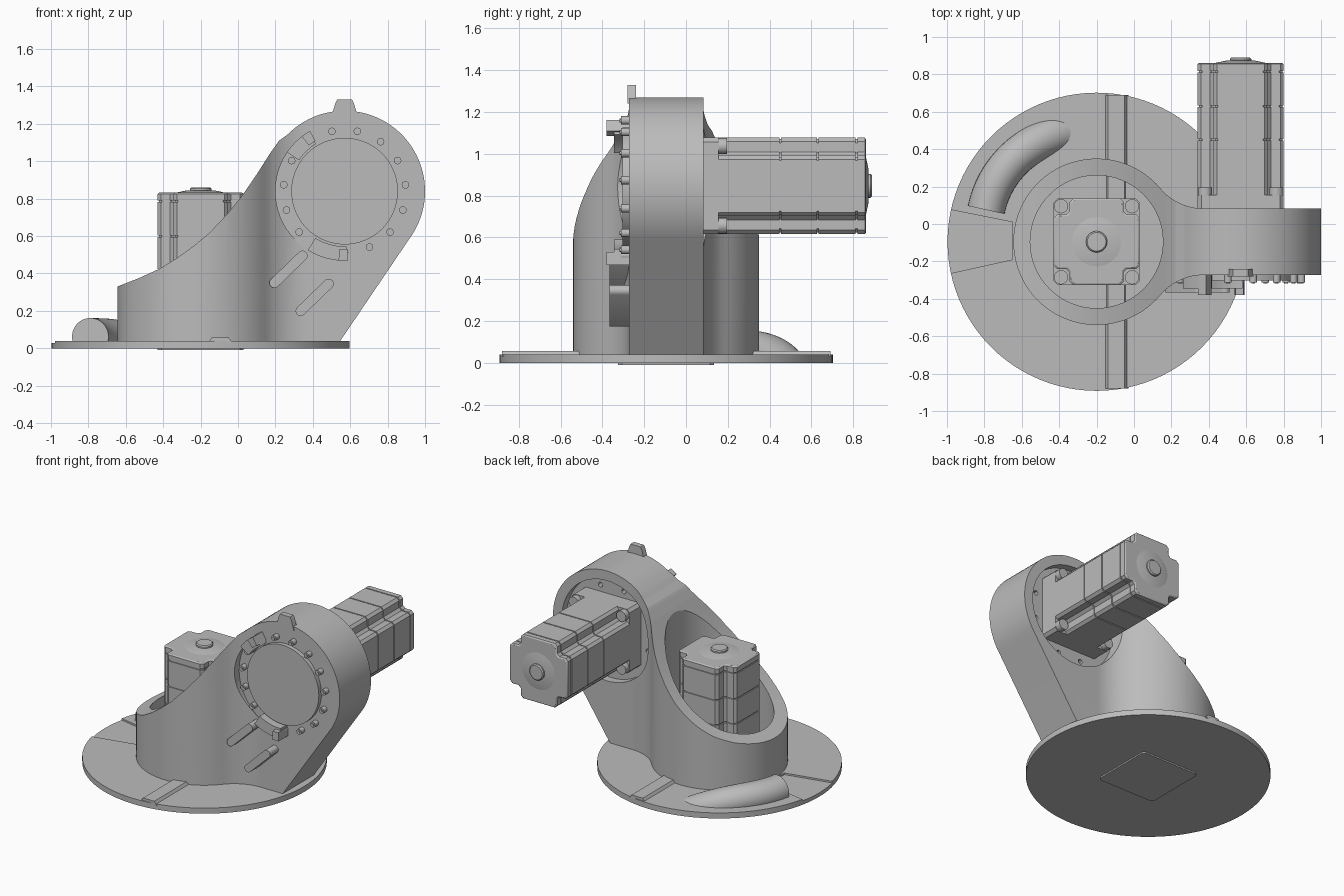
import bpy, bmesh
from math import sin, cos, pi, radians, sqrt, atan2, acos
from mathutils import Matrix, Vector

if "Cube" in bpy.data.objects:
    bpy.data.objects.remove(bpy.data.objects["Cube"])

grey = bpy.data.materials.new("plain grey")
grey.use_nodes = True
colour = (0.5, 0.5, 0.5, 1)
grey.diffuse_color = colour
grey.node_tree.nodes["Principled BSDF"].inputs["Base Color"].default_value = colour
parts = []


def finish(name, bm, matrix=None):
    bmesh.ops.recalc_face_normals(bm, faces=bm.faces)
    if matrix:
        bm.transform(matrix)
    mesh = bpy.data.meshes.new(name)
    bm.to_mesh(mesh)
    bm.free()
    mesh.materials.append(grey)
    obj = bpy.data.objects.new(name, mesh)
    bpy.context.scene.collection.objects.link(obj)
    parts.append(obj)
    return obj


def loft(name, rings, matrix=None):
    """Skin a list of equal-length point rings and cap both ends."""
    bm = bmesh.new()
    loops = [[bm.verts.new(p) for p in ring] for ring in rings]
    n = len(loops[0])
    for a, b in zip(loops, loops[1:]):
        for i in range(n):
            j = (i + 1) % n
            bm.faces.new((a[i], a[j], b[j], b[i]))
    bm.faces.new(loops[0][::-1])
    bm.faces.new(loops[-1])
    return finish(name, bm, matrix)


def prism(name, pts, axis, lo, hi, matrix=None):
    def place(p, h):
        return (p[0], h, p[1]) if axis == "y" else (p[0], p[1], h)
    return loft(name, [[place(p, h) for p in pts] for h in (lo, hi)], matrix)


def arc(cx, cy, r, a, b, n):
    angles = [radians(a + (b - a) * i / n) for i in range(n + 1)]
    return [(cx + r * cos(t), cy + r * sin(t)) for t in angles]


def circle(cx, cy, r, n=64):
    return arc(cx, cy, r, 0, 360, n)[:-1]


def boolean(obj, tool, operation):
    mod = obj.modifiers.new("cut", "BOOLEAN")
    mod.object, mod.operation, mod.solver = tool, operation, "EXACT"
    bpy.context.view_layer.update()
    graph = bpy.context.evaluated_depsgraph_get()
    mesh = bpy.data.meshes.new_from_object(obj.evaluated_get(graph))
    obj.modifiers.clear()
    obj.data = mesh
    parts.remove(tool)
    bpy.data.objects.remove(tool)


TX, TY = -0.2, -0.095      # tower axis
AX, AZ = 0.57, 0.84        # arm joint axis
FRONT, BACK = -0.273, 0.083

# Base plate with a shallow wedge step and a raised cable strip
base = prism("base_plate", circle(TX, TY, 0.797, 96), "z", 0, 0.04)
wedge = [(-1.1, 0.1), (-0.65, 0.01), (-0.65, -0.19), (-1.1, -0.29)]
boolean(base, prism("wedge_cutter", wedge, "z", 0.028, 0.1), "DIFFERENCE")
strip = [(-0.16, 0.03), (-0.14, 0.058), (-0.05, 0.058), (-0.03, 0.03)]
prism("base_strip", strip, "y", -0.88, 0.69)

# Tower and arm: keyhole plan with fillets, intersected with the side outline
R, F, HALF = 0.445, 0.3, 0.178
dy = HALF + F
dx = sqrt((R + F) ** 2 - dy ** 2)
ang = atan2(dy, dx) * 180 / pi
plan = arc(TX, TY, R, ang, 360 - ang, 64)
plan += arc(TX + dx, TY - dy, F, 180 - ang, 90, 12)[1:]
plan += [(1.1, TY - HALF), (1.1, TY + HALF)]
plan += arc(TX + dx, TY + dy, F, 270, 180 + ang, 12)[:-1]
body = prism("tower_and_arm", plan, "z", 0.02, 1.4)

side = [(0.52, 0.0), (-0.8, 0.0), (-0.8, 0.29), (-0.645, 0.33), (-0.53, 0.375),
        (-0.42, 0.425), (-0.33, 0.48), (-0.24, 0.545), (-0.155, 0.615), (-0.06, 0.715),
        (0.025, 0.82), (0.1, 0.93), (0.17, 1.04), (0.22, 1.11)]
side += arc(AX, AZ, 0.43, 135, -37, 48)
boolean(body, prism("side_cutter", side, "y", -1, 1), "INTERSECT")
boolean(body, prism("bore_cutter", circle(TX, TY, 0.355), "z", 0.05, 2), "DIFFERENCE")
boolean(body, prism("pocket_cutter", circle(AX, AZ, 0.37), "y", -1, FRONT), "DIFFERENCE")
boolean(body, prism("recess_cutter", circle(AX, AZ, 0.36), "y", 0.025, 1), "DIFFERENCE")
for quarter in range(4):
    for offset in (-18, 18):
        x, z = arc(AX, AZ, 0.3, quarter * 90 + offset, 0, 1)[0]
        hole = prism("hole_cutter", circle(x, z, 0.017, 12), "y", -0.02, 0.2)
        boolean(body, hole, "DIFFERENCE")

# Joint face, bolts, stops and pointer tab
prism("joint_disc", circle(AX, AZ, 0.285), "y", -0.25, -0.303)
for i in range(15):
    x, z = arc(AX, AZ, 0.327, 6 + 24 * i, 0, 1)[0]
    prism("joint_bolt", circle(x, z, 0.02, 16), "y", -0.25, -0.312)
    prism("joint_bolt_tip", circle(x, z, 0.01, 12), "y", -0.3, -0.318)
for a, b, end in ((121, 146, 124), (238, 272, 269)):
    ring = arc(AX, AZ, 0.372, a, b, 12) + arc(AX, AZ, 0.295, b, a, 12)
    prism("stop_arc", ring, "y", -0.25, -0.345)
    block = arc(AX, AZ, 0.372, end - 4, end + 4, 4) + arc(AX, AZ, 0.31, end + 4, end - 4, 4)
    prism("stop_block", block, "y", -0.26, -0.38)
tab = [(0.5, 1.24), (0.52, 1.31), (0.53, 1.33), (0.61, 1.33), (0.62, 1.31), (0.64, 1.24)]
prism("pointer_tab", tab, "y", -0.28, -0.24)

# Two slanted bars on the front of the arm
for x, z in ((0.195, 0.35), (0.335, 0.2)):
    pill = arc(x, z, 0.027, 135, 315, 10) + arc(x + 0.15, z + 0.145, 0.027, -45, 135, 10)
    prism("slanted_bar", pill, "y", -0.2, -0.367)


def notched(half, z):
    """Square section with a chamfered notch at each corner."""
    n, c = half - 0.085, 0.018
    corner = [(half, n - c), (half - c, n), (n + c, n), (n, n + c), (n, half - c), (n - c, half)]
    pts = []
    for k in range(4):
        rot = Matrix.Rotation(k * pi / 2, 3, "Z")
        pts += [rot @ Vector((x, y, z)) for x, y in corner]
    return pts


def motor(name, matrix):
    rings = [notched(0.23, 0.0)]
    for groove in (0.37, 0.55, 0.735):
        for half, z in ((0.23, -0.004), (0.223, -0.004), (0.223, 0.004), (0.23, 0.004)):
            rings.append(notched(half, groove + z))
    rings += [notched(0.23, 0.775), notched(0.222, 0.782)]
    loft(name + "_body", rings, matrix)
    loft(name + "_cap", [[(x, y, z) for x, y in circle(0, 0, r, 32)]
                         for r, z in ((0.15, 0.778), (0.08, 0.793))], matrix)
    shaft = [(0.057, 0.77), (0.057, 0.803), (0.05, 0.81)]
    loft(name + "_shaft", [[(x, y, z) for x, y in circle(0, 0, r, 32)] for r, z in shaft], matrix)
    h, c = 0.23, 0.02
    square = [(h, h - c), (h - c, h), (c - h, h), (-h, h - c),
              (-h, c - h), (c - h, -h), (h - c, -h), (h, c - h)]
    prism(name + "_flange", square, "z", -0.06, 0.075, matrix)
    for sx in (-1, 1):
        for sy in (-1, 1):
            bolt = circle(sx * 0.19, sy * 0.19, 0.038, 16)
            prism(name + "_flange_bolt", bolt, "z", 0.06, 0.115, matrix)


motor("tower_motor", Matrix.Translation((TX, TY, 0.05)) @ Matrix.Diagonal((1, 1, 1, 1)))
motor("arm_motor", Matrix.Translation((AX, 0.08, 0.847)) @ Matrix.Rotation(-pi / 2, 4, "X"))

# Cable conduit that bends across the plate and sinks into it
bend = [Vector(p) for p in ((-0.79, 0.075, 0.062), (-0.72, 0.25, 0.06),
                            (-0.57, 0.405, 0.035), (-0.33, 0.5, -0.065))]
rings = []
for i in range(25):
    t = i / 24
    s = 1 - t
    # cubic through the four bend points
    w = ((1 - 3 * t) * (2 - 3 * t) * s / 2, 9 * t * (2 - 3 * t) * s / 2,
         9 * t * (3 * t - 1) * s / 2, t * (3 * t - 1) * (3 * t - 2) / 2)
    rings.append(sum((p * k for p, k in zip(bend, w)), Vector()))
tube = []
for i, centre in enumerate(rings):
    along = rings[min(i + 1, 24)] - rings[max(i - 1, 0)]
    across = Vector((along.y, -along.x, 0)).normalized()
    tube.append([centre + across * x + Vector((0, 0, z)) for x, z in circle(0, 0, 0.1, 32)])
conduit = loft("cable_conduit", tube)
bm = bmesh.new()
bm.from_mesh(conduit.data)
bmesh.ops.bisect_plane(bm, geom=bm.verts[:] + bm.edges[:] + bm.faces[:],
                       plane_co=(0, 0, 0.015), plane_no=(0, 0, 1), clear_inner=True)
bm.to_mesh(conduit.data)
bm.free()

# Smooth curved walls while keeping hard edges
bpy.ops.object.select_all(action="DESELECT")
for obj in parts:
    obj.select_set(True)
bpy.context.view_layer.objects.active = parts[0]
bpy.ops.object.shade_smooth_by_angle(angle=radians(30))
